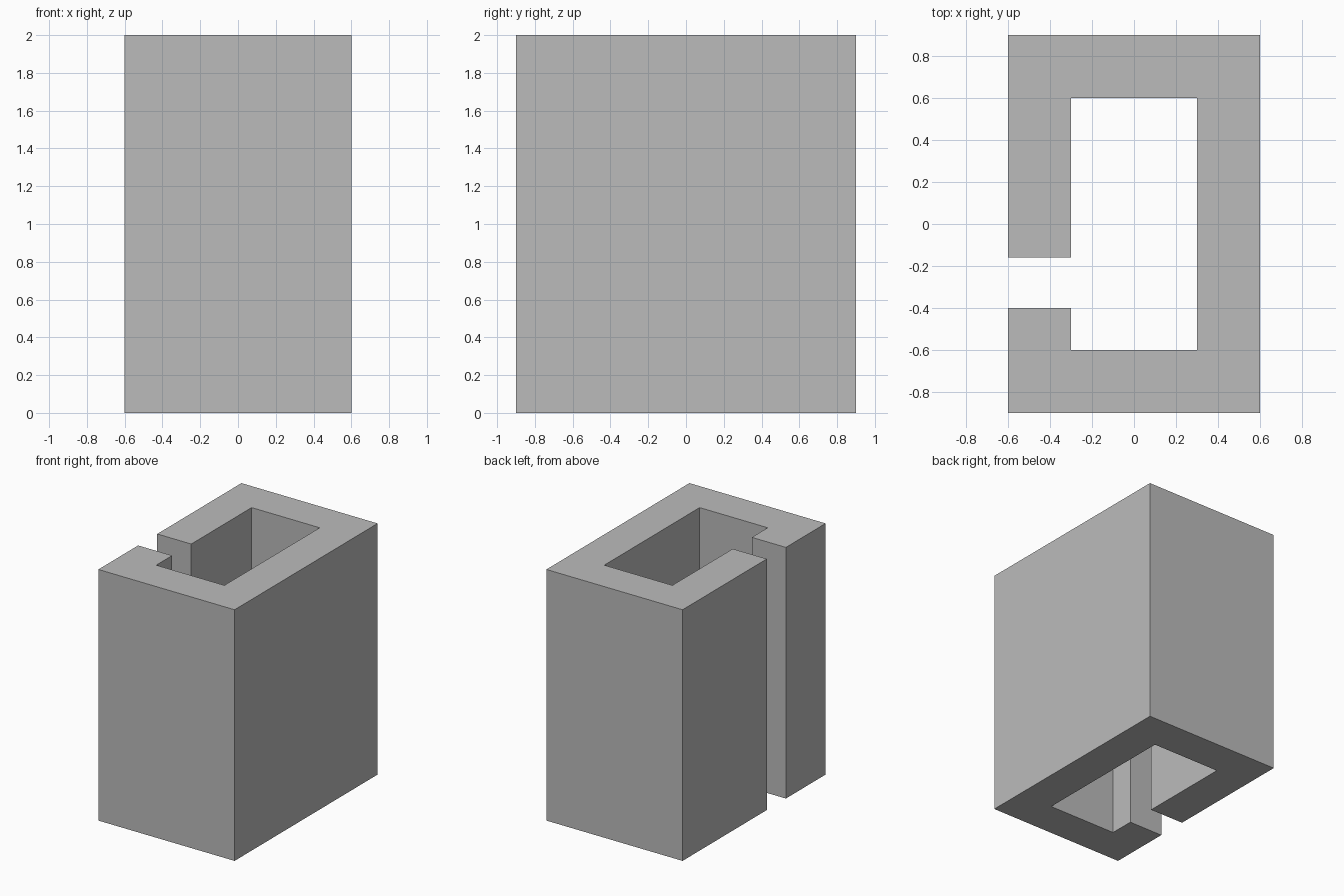
import bpy
import bmesh

if "Cube" in bpy.data.objects:
    bpy.data.objects.remove(bpy.data.objects["Cube"], do_unlink=True)

HEIGHT = 2.0
OUT_X, OUT_Y = 0.6, 0.9      # outer half sizes
IN_X, IN_Y = 0.3, 0.6        # inner half sizes
GAP_BACK, GAP_FRONT = -0.16, -0.4

# Single grey material
grey = bpy.data.materials.new("plain grey")
grey.use_nodes = True
colour = (0.5, 0.5, 0.5, 1.0)
grey.diffuse_color = colour
grey.node_tree.nodes["Principled BSDF"].inputs["Base Color"].default_value = colour

# Wall outline: outer loop from the gap round to the gap, then back inside
outer = [(-OUT_X, GAP_FRONT), (-OUT_X, -OUT_Y), (OUT_X, -OUT_Y),
         (OUT_X, OUT_Y), (-OUT_X, OUT_Y), (-OUT_X, GAP_BACK)]
inner = [(-IN_X, GAP_BACK), (-IN_X, IN_Y), (IN_X, IN_Y),
         (IN_X, -IN_Y), (-IN_X, -IN_Y), (-IN_X, GAP_FRONT)]

# Extrude the outline into a slotted rectangular channel
bm = bmesh.new()
base = bm.faces.new([bm.verts.new((x, y, 0)) for x, y in outer + inner])
result = bmesh.ops.extrude_face_region(bm, geom=[base], use_keep_orig=True)
top_verts = [g for g in result["geom"] if isinstance(g, bmesh.types.BMVert)]
bmesh.ops.translate(bm, verts=top_verts, vec=(0, 0, HEIGHT))
bmesh.ops.recalc_face_normals(bm, faces=bm.faces[:])

mesh = bpy.data.meshes.new("slotted_channel")
bm.to_mesh(mesh)
bm.free()
mesh.materials.append(grey)
channel = bpy.data.objects.new("slotted_channel", mesh)
bpy.context.collection.objects.link(channel)
